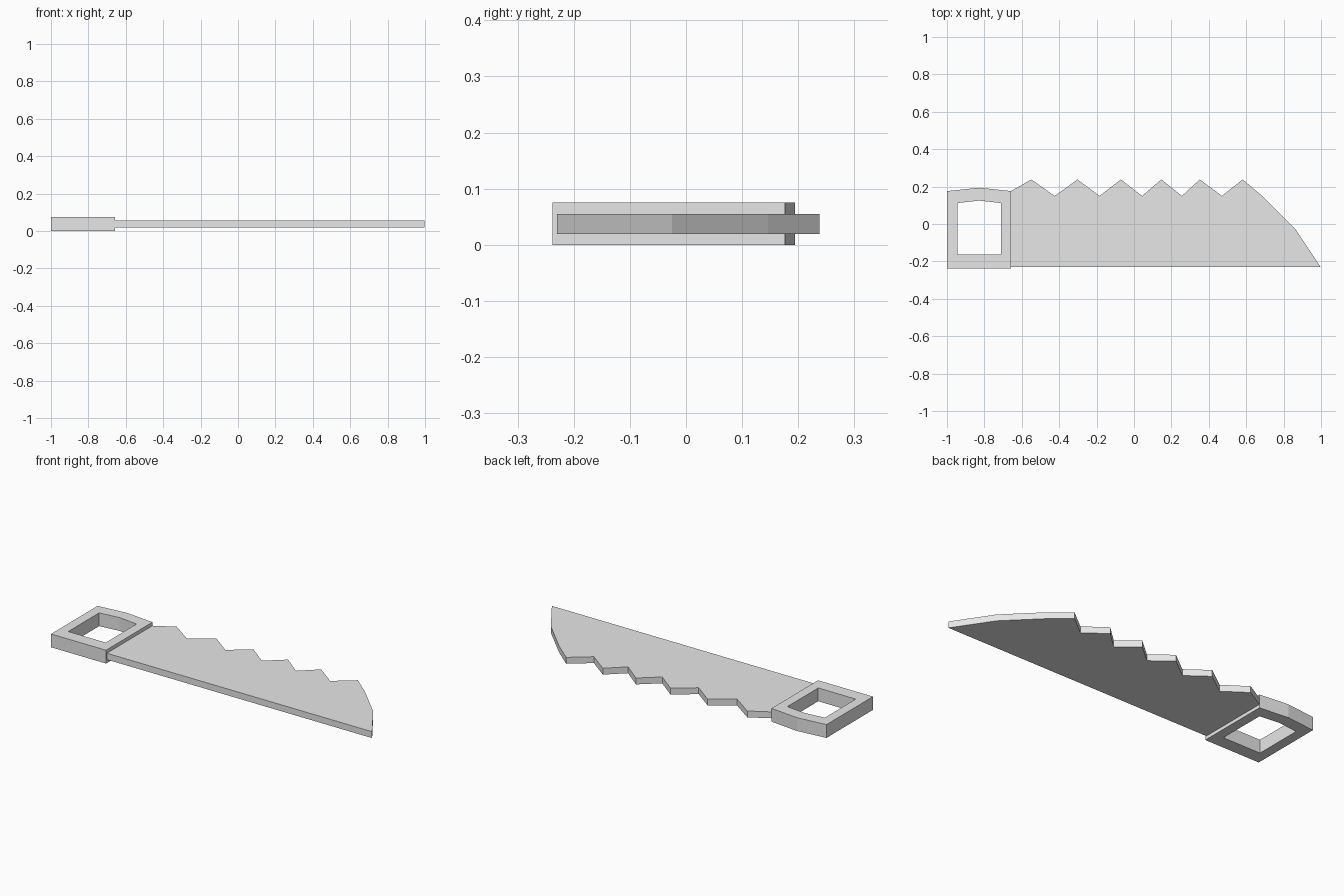
import bpy, bmesh

cube = bpy.data.objects.get("Cube")
if cube:
    bpy.data.objects.remove(cube, do_unlink=True)

grey = bpy.data.materials.new("plain_grey")
grey.use_nodes = True
grey.diffuse_color = (0.8, 0.8, 0.8, 1)
grey.node_tree.nodes["Principled BSDF"].inputs["Base Color"].default_value = (0.8, 0.8, 0.8, 1)


def extruded(name, bottom, top, outline, hole=None):
    """Flat outline, or a ring between outline and hole, raised to a slab."""
    bm = bmesh.new()
    outer = [bm.verts.new((x, y, bottom)) for x, y in outline]
    if hole:
        inner = [bm.verts.new((x, y, bottom)) for x, y in hole]
        for i in range(len(outer)):
            j = (i + 1) % len(outer)
            bm.faces.new((outer[i], outer[j], inner[j], inner[i]))
    else:
        bm.faces.new(outer)
    raised = bmesh.ops.extrude_face_region(bm, geom=bm.faces[:])["geom"]
    bmesh.ops.translate(bm, vec=(0, 0, top - bottom),
                        verts=[v for v in raised if isinstance(v, bmesh.types.BMVert)])
    bmesh.ops.recalc_face_normals(bm, faces=bm.faces[:])
    mesh = bpy.data.meshes.new(name)
    bm.to_mesh(mesh)
    bm.free()
    mesh.materials.append(grey)
    obj = bpy.data.objects.new(name, mesh)
    bpy.context.collection.objects.link(obj)
    return obj


# Handle: square frame with a slightly bowed back edge
extruded("handle", 0, 0.075,
         [(-1, -0.238), (-0.657, -0.238), (-0.657, 0.176), (-0.827, 0.194), (-1, 0.176)],
         [(-0.945, -0.163), (-0.711, -0.163), (-0.711, 0.112), (-0.827, 0.125), (-0.945, 0.112)])

# Blade: straight spine, row of teeth, curved nose
peaks = [-0.549, -0.302, -0.07, 0.146, 0.352, 0.581]
valleys = [-0.424, -0.184, 0.043, 0.256, 0.47]
teeth = [(x, 0.238) for x in peaks] + [(x, 0.15) for x in valleys]
nose = [(0.69, 0.146), (0.861, -0.025), (0.998, -0.23)]
extruded("blade", 0.019, 0.055,
         [(-0.657, -0.23), (-0.657, 0.176)] + sorted(teeth) + nose)
